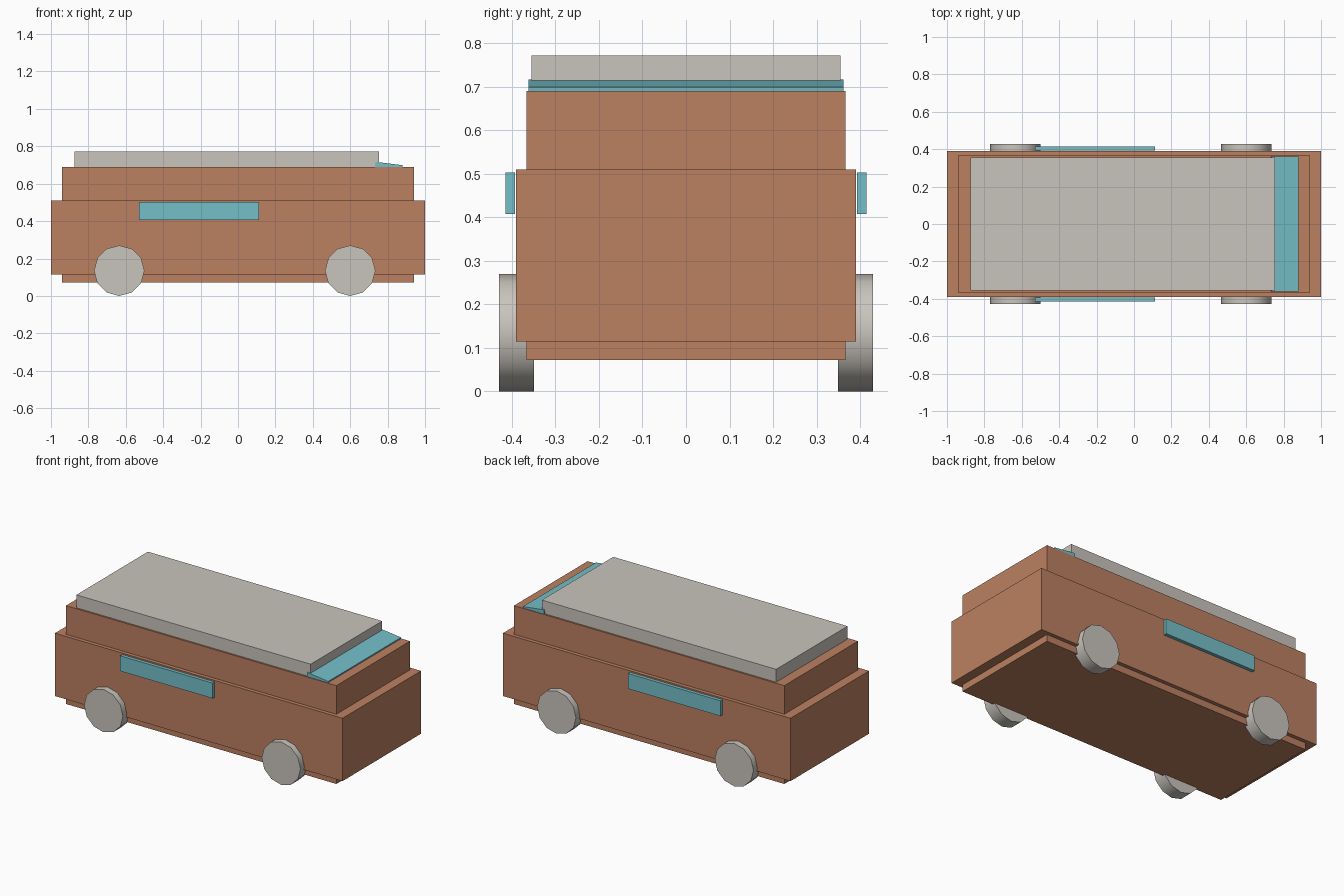
import bpy
import math
from mathutils import Matrix

default = bpy.data.objects.get("Cube")
if default:
    bpy.data.objects.remove(default, do_unlink=True)


def material(name, colour):
    mat = bpy.data.materials.new(name)
    mat.use_nodes = True
    mat.diffuse_color = (*colour, 1)
    mat.node_tree.nodes["Principled BSDF"].inputs["Base Color"].default_value = (*colour, 1)
    return mat


clay = material("clay brown", (0.50, 0.216, 0.119))
grey = material("warm grey", (0.584, 0.558, 0.515))
glass = material("teal glass", (0.178, 0.521, 0.578))


def box(name, x, y, z, mat):
    """Box from (low, high) ranges on each axis, with its origin at its centre."""
    ranges = (x, y, z)
    bpy.ops.mesh.primitive_cube_add(size=1, location=[(a + b) / 2 for a, b in ranges])
    obj = bpy.context.object
    obj.name = name
    obj.data.transform(Matrix.Diagonal([b - a for a, b in ranges] + [1]))
    obj.data.materials.append(mat)
    return obj


def wheel(name, x, y):
    bpy.ops.mesh.primitive_cylinder_add(vertices=12, radius=0.135, depth=0.08,
                                        location=(x, y, 0.135),
                                        rotation=(math.pi / 2, 0, 0))
    obj = bpy.context.object
    obj.name = name
    obj.data.materials.append(grey)
    bpy.ops.object.shade_smooth_by_angle(angle=math.radians(40))


# Body: a narrower core rising through a wide lower shell
box("core_body", (-0.94, 0.94), (-0.366, 0.366), (0.072, 0.69), clay)
box("outer_body", (-1, 1), (-0.39, 0.39), (0.115, 0.51), clay)

# Roof slab
box("roof", (-0.875, 0.754), (-0.355, 0.355), (0.68, 0.771), grey)

# Sloping windscreen, sunk into the top of the body
screen = box("windscreen", (0.733, 0.879), (-0.362, 0.362), (0.678, 0.708), glass)
screen.rotation_euler.y = math.radians(7)

# Side windows and wheels, on both long sides
for side, s in (("front", -1), ("back", 1)):
    box(side + "_side_window", (-0.53, 0.113), sorted((s * 0.393, s * 0.414)),
        (0.407, 0.503), glass)
    for end, x in (("right", -0.635), ("left", 0.6)):
        wheel(f"{side}_{end}_wheel", x, s * 0.389)
